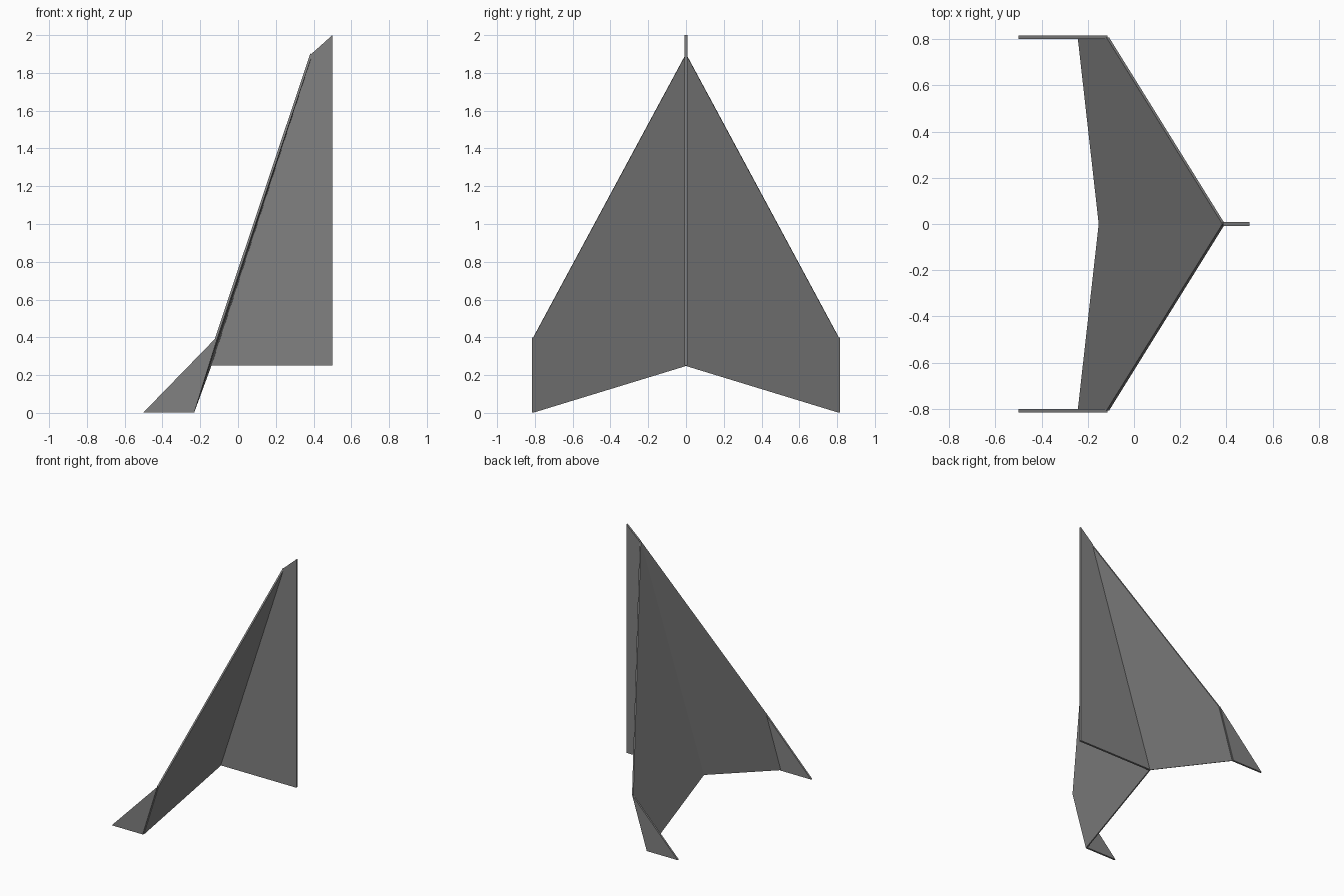
import bpy

if "Cube" in bpy.data.objects:
    bpy.data.objects.remove(bpy.data.objects["Cube"])

# One flat grey paper colour
paper = bpy.data.materials.new("grey paper")
paper.diffuse_color = (0.22, 0.22, 0.22, 1)
paper.use_nodes = True
paper.node_tree.nodes["Principled BSDF"].inputs["Base Color"].default_value = paper.diffuse_color


def sheet(name, outline, thickness, mirrored=False):
    """Flat sheet of paper from an outline, optionally mirrored left/right."""
    mesh = bpy.data.meshes.new(name)
    mesh.from_pydata(outline, [], [range(len(outline))])
    mesh.materials.append(paper)
    obj = bpy.data.objects.new(name, mesh)
    bpy.context.collection.objects.link(obj)
    solid = obj.modifiers.new("thickness", 'SOLIDIFY')
    solid.thickness = thickness
    solid.offset = 0
    if mirrored:
        mirror = obj.modifiers.new("mirror", 'MIRROR')
        mirror.use_axis = (False, True, False)
    return obj


# Shared fold points
W = 0.808
nose = (0.388, 0, 1.9)
tail = (-0.147, 0, 0.25)
wing_front = (-0.114, W, 0.4)
wing_back = (-0.238, W, 0.003)

# Folded body below the wings
sheet("keel", [nose, (0.5, 0, 2.0), (0.5, 0, 0.25), tail], 0.016)

# Wings, meeting at the centre fold
sheet("wings", [nose, tail, wing_back, wing_front], 0.012, True)

# Turned-up wing tips
sheet("wing_tips", [wing_front, wing_back, (-0.5, W, 0.003)], 0.014, True)
